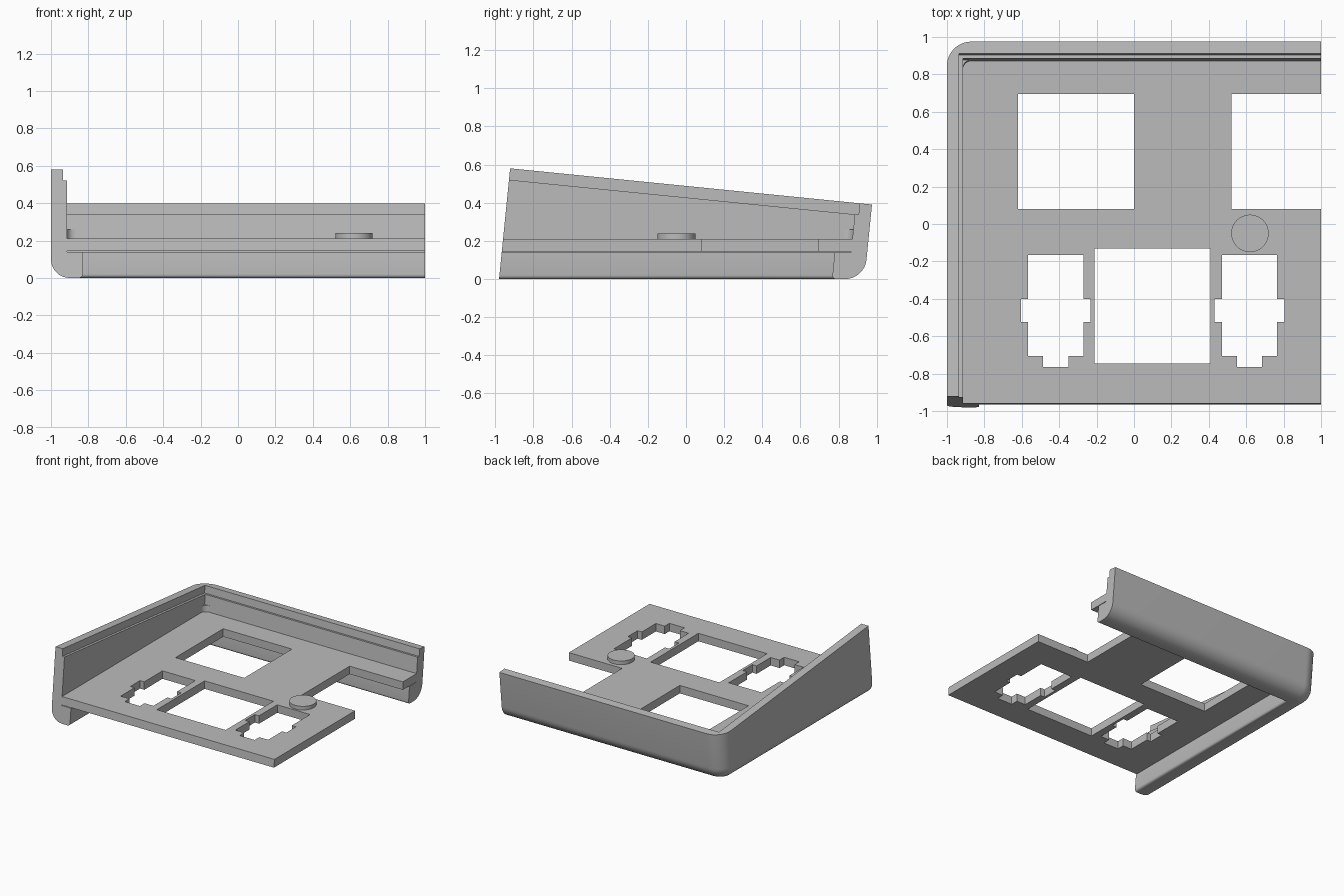
import bpy, bmesh, math

if "Cube" in bpy.data.objects:
    bpy.data.objects.remove(bpy.data.objects["Cube"], do_unlink=True)

# One grey material for the whole casing
GREY = (0.5, 0.5, 0.5, 1)
grey = bpy.data.materials.new("casing grey")
grey.use_nodes = True
grey.diffuse_color = GREY
grey.node_tree.nodes["Principled BSDF"].inputs["Base Color"].default_value = GREY

LEAN = 0.1                       # walls lean back as they rise
FRONT, BACK, LEFT, RIGHT = -0.98, 0.936, -1.0, 1.0
PLATE_LOW, PLATE_TOP = 0.145, 0.21
WALL = 0.085                     # wall thickness


def finish(name, bm, smooth=False):
    bmesh.ops.remove_doubles(bm, verts=bm.verts, dist=0.0005)
    bmesh.ops.recalc_face_normals(bm, faces=bm.faces)
    mesh = bpy.data.meshes.new(name)
    bm.to_mesh(mesh)
    bm.free()
    mesh.materials.append(grey)
    obj = bpy.data.objects.new(name, mesh)
    bpy.context.collection.objects.link(obj)
    if smooth:
        bpy.ops.object.select_all(action='DESELECT')
        obj.select_set(True)
        bpy.context.view_layer.objects.active = obj
        bpy.ops.object.shade_smooth_by_angle(angle=math.radians(30))
    return obj


def rim_height(y):
    # Height of the sloping rim above an unleaned y position
    return (0.488 - LEAN * y) / (1 + LEAN * LEAN)


def path(inset, radius, steps=12):
    # Plan line of the L-shaped wall: front end, rounded corner, right end
    cx, cy = LEFT + inset + radius, BACK - inset - radius
    arc = [math.pi - i / steps * math.pi / 2 for i in range(steps + 1)]
    pts = [(cx + radius * math.cos(a), cy + radius * math.sin(a)) for a in arc]
    return [(LEFT + inset, FRONT)] + pts + [(RIGHT, BACK - inset)]


# Wall section: (inset, height, measured down from rim?)
edge = 0.1
section = [(edge * (1 - math.sin(a)), edge * (1 - math.cos(a)), False)
           for a in [i * math.pi / 16 for i in range(9)]]
section += [(0, 0, True), (0.065, 0, True), (0.065, -0.06, True), (WALL, -0.06, True),
            (WALL, 0.14, False), (0.17, 0.14, False)]
section += [(0.15 + 0.02 * math.cos(a), 0.02 - 0.02 * math.sin(a), False)
            for a in [i * math.pi / 8 for i in range(5)]]

bm = bmesh.new()
lines = []
for inset, height, from_rim in section:
    line = []
    for x, y in path(inset, 0.13 - inset if inset <= edge and inset not in (0.065, WALL) else 0):
        z = height + rim_height(y) if from_rim else height
        line.append(bm.verts.new((x, y + LEAN * z, z)))
    lines.append(line)
for a, b in zip(lines, lines[1:] + lines[:1]):
    for i in range(len(a) - 1):
        bm.faces.new((a[i], a[i + 1], b[i + 1], b[i]))
for end in (0, -1):
    bm.faces.new([line[end] for line in lines])
finish("left_and_back_wall", bm, smooth=True)

# Openings in the plate: (x min, x max, y min, y max)
holes = [(-0.62, 0, 0.08, 0.695), (0.52, RIGHT, 0.08, 0.695), (-0.21, 0.41, -0.745, -0.13)]
for x in (-0.4175, 0.6175):
    holes += [(x - 0.148, x + 0.148, -0.705, -0.165),
              (x - 0.186, x + 0.186, -0.525, -0.4),
              (x - 0.068, x + 0.068, -0.765, -0.705)]

# Plate: cells between all opening edges, left empty inside openings
xs = sorted({LEFT + WALL, RIGHT} | {v for h in holes for v in h[:2]})
ys = sorted({FRONT, BACK - WALL} | {v for h in holes for v in h[2:]})
bm = bmesh.new()
grid = [[bm.verts.new((x, y, PLATE_LOW)) for x in xs] for y in ys]
for j in range(len(ys) - 1):
    for i in range(len(xs) - 1):
        mx, my = (xs[i] + xs[i + 1]) / 2, (ys[j] + ys[j + 1]) / 2
        if not any(h[0] < mx < h[1] and h[2] < my < h[3] for h in holes):
            bm.faces.new((grid[j][i], grid[j][i + 1], grid[j + 1][i + 1], grid[j + 1][i]))
bmesh.ops.delete(bm, geom=[v for v in bm.verts if not v.link_faces], context='VERTS')
raised = bmesh.ops.extrude_face_region(bm, geom=bm.faces[:], use_keep_orig=True)
for v in raised["geom"]:
    if isinstance(v, bmesh.types.BMVert):
        v.co.z = PLATE_TOP
for v in bm.verts:
    if v.co.y < FRONT + 0.01 or v.co.y > BACK - WALL - 0.01:
        v.co.y += LEAN * v.co.z
finish("mounting_plate", bm)

# Small round boss on the plate
bm = bmesh.new()
bmesh.ops.create_cone(bm, cap_ends=True, segments=48, radius1=0.1, radius2=0.1, depth=0.04)
bmesh.ops.translate(bm, verts=bm.verts, vec=(0.62, -0.05, 0.22))
finish("round_boss", bm, smooth=True)

# Low fillet in the inner corner
bm = bmesh.new()
r = 0.045
plan = [(LEFT + WALL, BACK - WALL)] + path(WALL, r, 6)[1:-1]
rings = [[bm.verts.new((x, y + LEAN * z, z)) for x, y in plan] for z in (PLATE_TOP, 0.26)]
for ring in rings:
    bm.faces.new(ring)
for i in range(len(plan)):
    k = (i + 1) % len(plan)
    bm.faces.new((rings[0][i], rings[0][k], rings[1][k], rings[1][i]))
finish("corner_fillet", bm, smooth=True)
